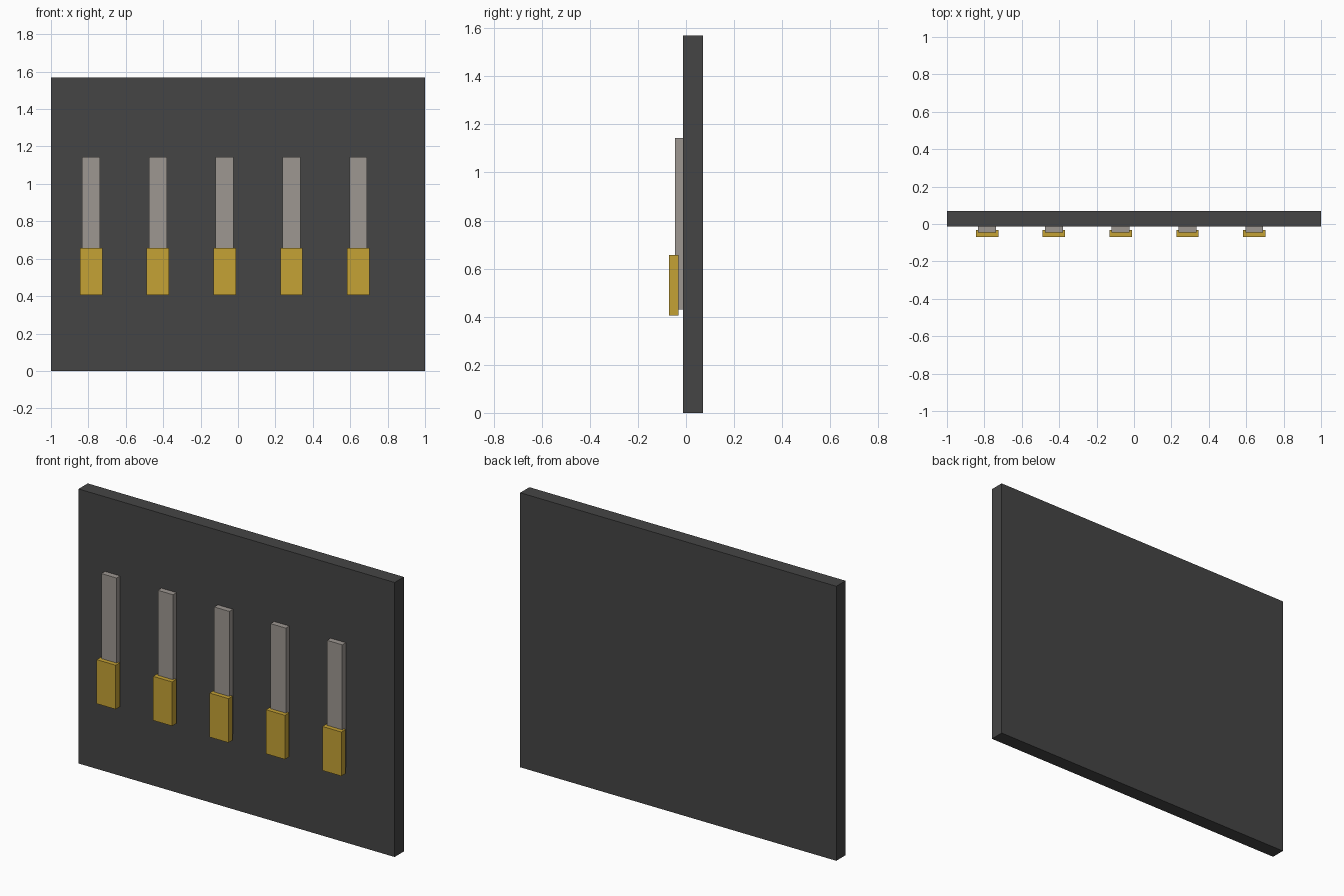
import bpy

cube = bpy.data.objects.get("Cube")
if cube:
    bpy.data.objects.remove(cube, do_unlink=True)


def make_material(name, rgb):
    mat = bpy.data.materials.new(name)
    mat.use_nodes = True
    colour = (*rgb, 1.0)
    mat.diffuse_color = colour
    mat.node_tree.nodes["Principled BSDF"].inputs["Base Color"].default_value = colour
    return mat


def make_box(name, x, y, z, mat):
    """Box spanning the (low, high) pair given for each axis."""
    spans = (x, y, z)
    bpy.ops.mesh.primitive_cube_add(size=1, location=[(a + b) / 2 for a, b in spans])
    box = bpy.context.object
    box.name = name
    box.scale = [b - a for a, b in spans]
    bpy.ops.object.transform_apply(location=False, rotation=False, scale=True)
    box.data.materials.append(mat)
    return box


charcoal = make_material("charcoal", (0.06, 0.06, 0.06))
warm_grey = make_material("warm grey", (0.34, 0.31, 0.285))
brass = make_material("brass yellow", (0.56, 0.36, 0.035))

# Upright backing panel
PANEL_FRONT = -0.013
make_box("panel", (-1, 1), (PANEL_FRONT, 0.07), (0, 1.57), charcoal)

# Row of five strips, each with a wider tip over its lower end
FIRST_X, SPACING = -0.785, 0.357
for i in range(5):
    x = FIRST_X + i * SPACING
    make_box(f"strip_{i + 1}", (x - 0.048, x + 0.048),
             (-0.045, PANEL_FRONT), (0.43, 1.143), warm_grey)
    make_box(f"tip_{i + 1}", (x - 0.06, x + 0.06),
             (-0.07, -0.032), (0.405, 0.657), brass)
